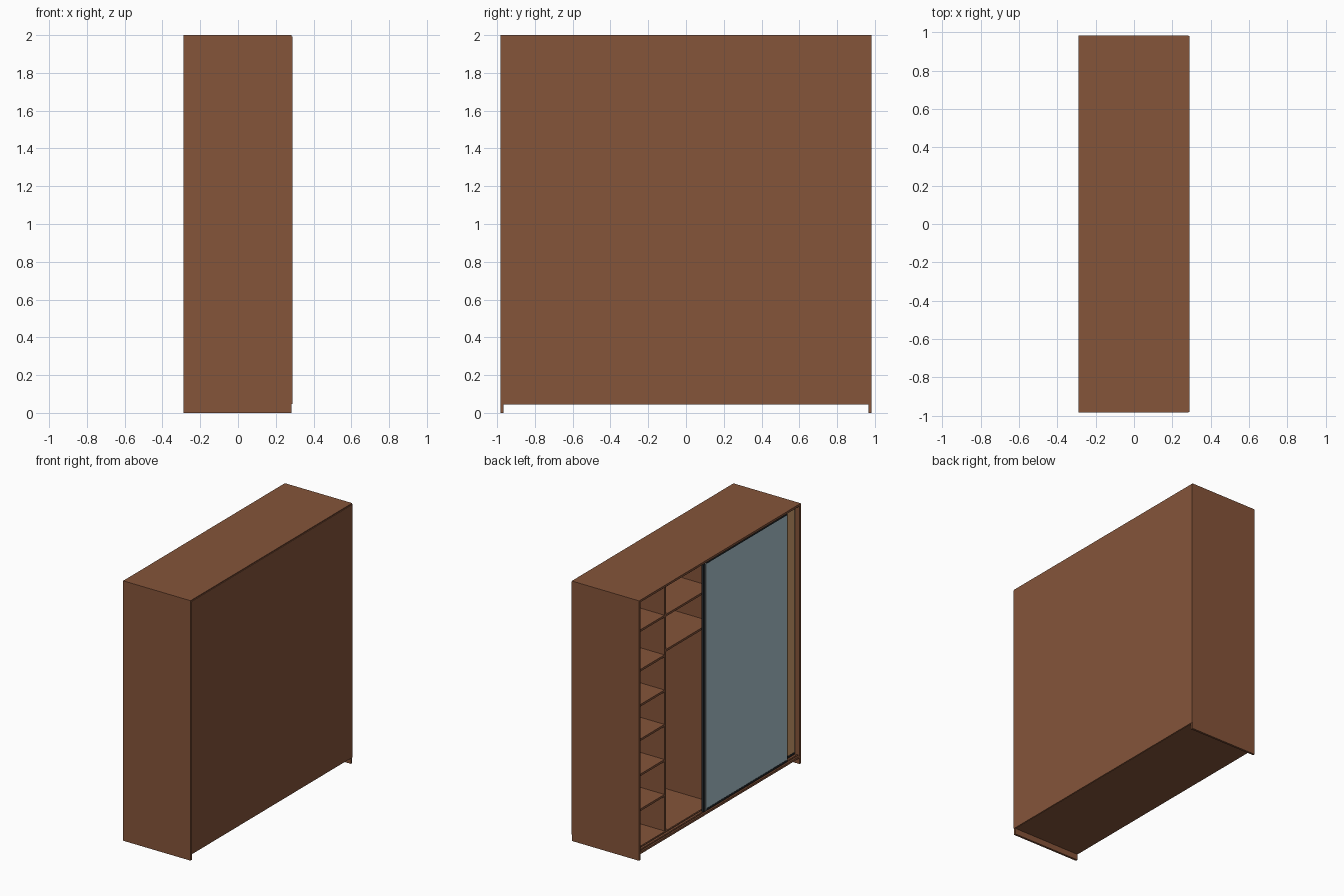
import bpy, bmesh

if "Cube" in bpy.data.objects:
    bpy.data.objects.remove(bpy.data.objects["Cube"])

def material(name, rgb):
    m = bpy.data.materials.new(name)
    m.diffuse_color = (*rgb, 1)
    m.use_nodes = True
    m.node_tree.nodes["Principled BSDF"].inputs["Base Color"].default_value = m.diffuse_color
    return m

BROWN = material("brown_wood", (0.235, 0.089, 0.042))
TAN = material("tan_wood", (0.66, 0.36, 0.16))
GLASS = material("pale_blue_mirror", (0.42, 0.58, 0.65))
BLACK = material("dark_frame", (0.02, 0.024, 0.028))
SILVER = material("silver_trim", (0.55, 0.6, 0.62))

def box(name, x0, x1, y0, y1, z0, z1, mat):
    me = bpy.data.meshes.new(name)
    bm = bmesh.new()
    bmesh.ops.create_cube(bm, size=1)
    for v in bm.verts:
        v.co = (x1 if v.co.x > 0 else x0,
                y1 if v.co.y > 0 else y0,
                z1 if v.co.z > 0 else z0)
    bm.to_mesh(me)
    bm.free()
    me.materials.append(mat)
    ob = bpy.data.objects.new(name, me)
    bpy.context.collection.objects.link(ob)
    return ob

X0, X1 = -0.289, 0.284      # open face, rear of the carcass
W, T = 0.983, 0.0165        # half width, board thickness
IN = W - T                  # inner half width
FLOOR, CEIL = 0.045 + T, 2 - T
XS = X0 + 0.062             # front of shelves and dividers
DIV = 0.578                 # centre of the side dividers

# Carcass
box("top_board", X0, X1, -W, W, CEIL, 2, BROWN)
box("bottom_board", X0, X1, -IN, IN, 0.045, FLOOR, BROWN)
box("back_board", X1, X1 + 0.005, -W + 0.003, W - 0.003, 0.047, 1.993, BROWN)
box("centre_divider", XS, X1, -T / 2, T / 2, FLOOR, CEIL, BROWN)

# Sides, dividers and shelves, repeated on both halves
for s, side in ((1, "left"), (-1, "right")):
    def part(name, x0, x1, a, b, z0, z1):
        y = sorted((s * a, s * b))
        box(f"{side}_{name}", x0, x1, y[0], y[1], z0, z1, BROWN)
    part("side_board", X0, X1, IN, W, 0, CEIL)
    part("divider", XS, X1, DIV - T / 2, DIV + T / 2, FLOOR, CEIL)
    for i, z in enumerate((0.326, 0.595, 0.865, 1.13, 1.40, 1.705)):
        part(f"narrow_shelf_{i}", XS, X1, DIV + T / 2, IN, z, z + T)
    for i, z in enumerate((1.435, 1.705)):
        part(f"wide_shelf_{i}", XS, X1, T / 2, DIV - T / 2, z, z + T)

# Door tracks
for i, d in enumerate((0.012, 0.042)):
    box(f"bottom_track_{i}", X0 + d, X0 + d + 0.01, -IN, IN, FLOOR, FLOOR + 0.007, BROWN)
    box(f"top_track_{i}", X0 + d, X0 + d + 0.01, -IN, IN, CEIL - 0.01, CEIL, BROWN)

def door(name, d, y0, y1, mat):
    """Sliding door: panel with thin dark frame and an upright handle profile."""
    xa, xb = X0 + d, X0 + d + 0.02
    z0, z1 = FLOOR + 0.008, CEIL - 0.011
    h = 0.035
    box(name + "_panel", xa + 0.002, xb - 0.002, y0 + 0.006, y1 - h, z0 + 0.014, z1 - 0.006, mat)
    box(name + "_frame_far", xa, xb, y0, y0 + 0.006, z0, z1, BLACK)
    box(name + "_frame_bottom", xa, xb, y0 + 0.006, y1 - h, z0, z0 + 0.014, BLACK)
    box(name + "_frame_top", xa, xb, y0 + 0.006, y1 - h, z1 - 0.006, z1, BLACK)
    box(name + "_handle", xa, xb, y1 - h + 0.01, y1, z0, z1, BLACK)
    box(name + "_handle_trim", xa - 0.001, xb, y1 - h, y1 - h + 0.01, z0, z1, SILVER)

door("front_door", 0.006, -0.83, 0.19, GLASS)
door("rear_door", 0.036, -IN, 0.04, TAN)
